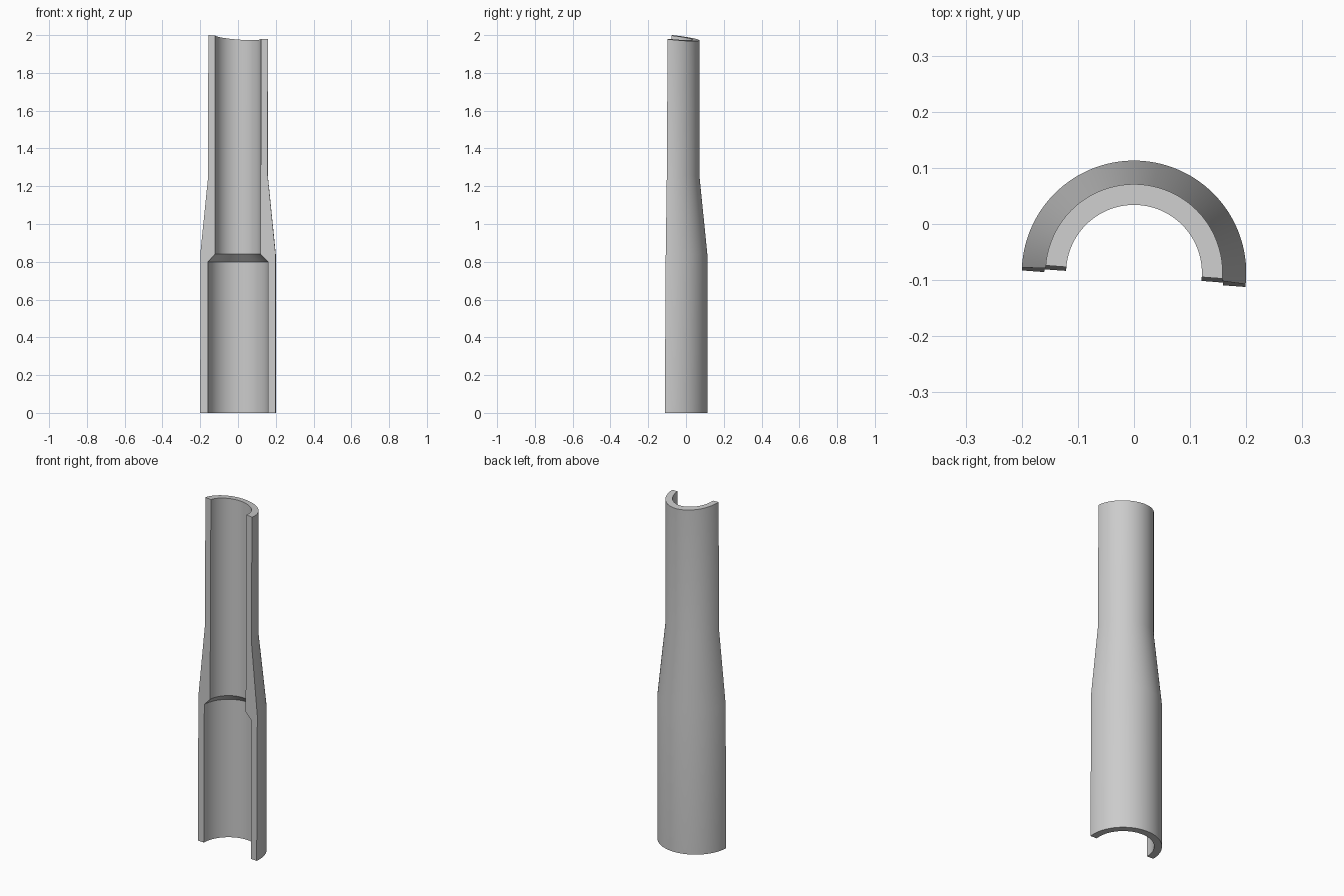
import bpy, bmesh, math
from mathutils import Vector

if "Cube" in bpy.data.objects:
    bpy.data.objects.remove(bpy.data.objects["Cube"])

SEGMENTS = 128
CENTRE_Y = -0.087

# Wall cross-section of the stepped tube: (radius, height)
profile = [(0.2, 0), (0.2, 0.84), (0.158, 1.255), (0.158, 2.1),
           (0.121, 2.1), (0.121, 0.84), (0.16, 0.80), (0.16, 0)]


def slice_and_cap(bm, point, normal):
    """Remove everything on the normal side of a plane and close the cut."""
    cut = bmesh.ops.bisect_plane(
        bm, geom=bm.verts[:] + bm.edges[:] + bm.faces[:], dist=1e-6,
        plane_co=point, plane_no=normal, clear_outer=True)
    edges = [e for e in cut["geom_cut"] if isinstance(e, bmesh.types.BMEdge)]
    bmesh.ops.edgeloop_fill(bm, edges=edges)


# Full turned tube
bm = bmesh.new()
verts = [bm.verts.new((r, 0, z)) for r, z in profile]
edges = [bm.edges.new((verts[i], verts[(i + 1) % len(verts)]))
         for i in range(len(verts))]
bmesh.ops.spin(bm, geom=verts + edges, cent=(0, 0, 0), axis=(0, 0, 1),
               angle=math.tau, steps=SEGMENTS, use_duplicate=False)
bmesh.ops.remove_doubles(bm, verts=bm.verts[:], dist=1e-5)
bmesh.ops.translate(bm, verts=bm.verts[:], vec=(0, CENTRE_Y, 0))
bmesh.ops.recalc_face_normals(bm, faces=bm.faces[:])

# Slightly skewed lengthwise cut, then the slanted top cut
slice_and_cap(bm, Vector((0, -0.0975, 0)), Vector((-0.074, -1, 0.006)))
slice_and_cap(bm, Vector((0, 0, 1.98)), Vector((0.078, 0.107, 1)))
bmesh.ops.recalc_face_normals(bm, faces=bm.faces[:])

mesh = bpy.data.meshes.new("half_sleeve")
bm.to_mesh(mesh)
bm.free()
sleeve = bpy.data.objects.new("half_sleeve", mesh)
bpy.context.collection.objects.link(sleeve)

# Plain grey finish
grey = bpy.data.materials.new("light_grey")
grey.diffuse_color = (0.6, 0.6, 0.6, 1)
grey.use_nodes = True
grey.node_tree.nodes["Principled BSDF"].inputs["Base Color"].default_value = grey.diffuse_color
mesh.materials.append(grey)

bpy.context.view_layer.objects.active = sleeve
sleeve.select_set(True)
bpy.ops.object.shade_smooth_by_angle(angle=math.radians(30))
